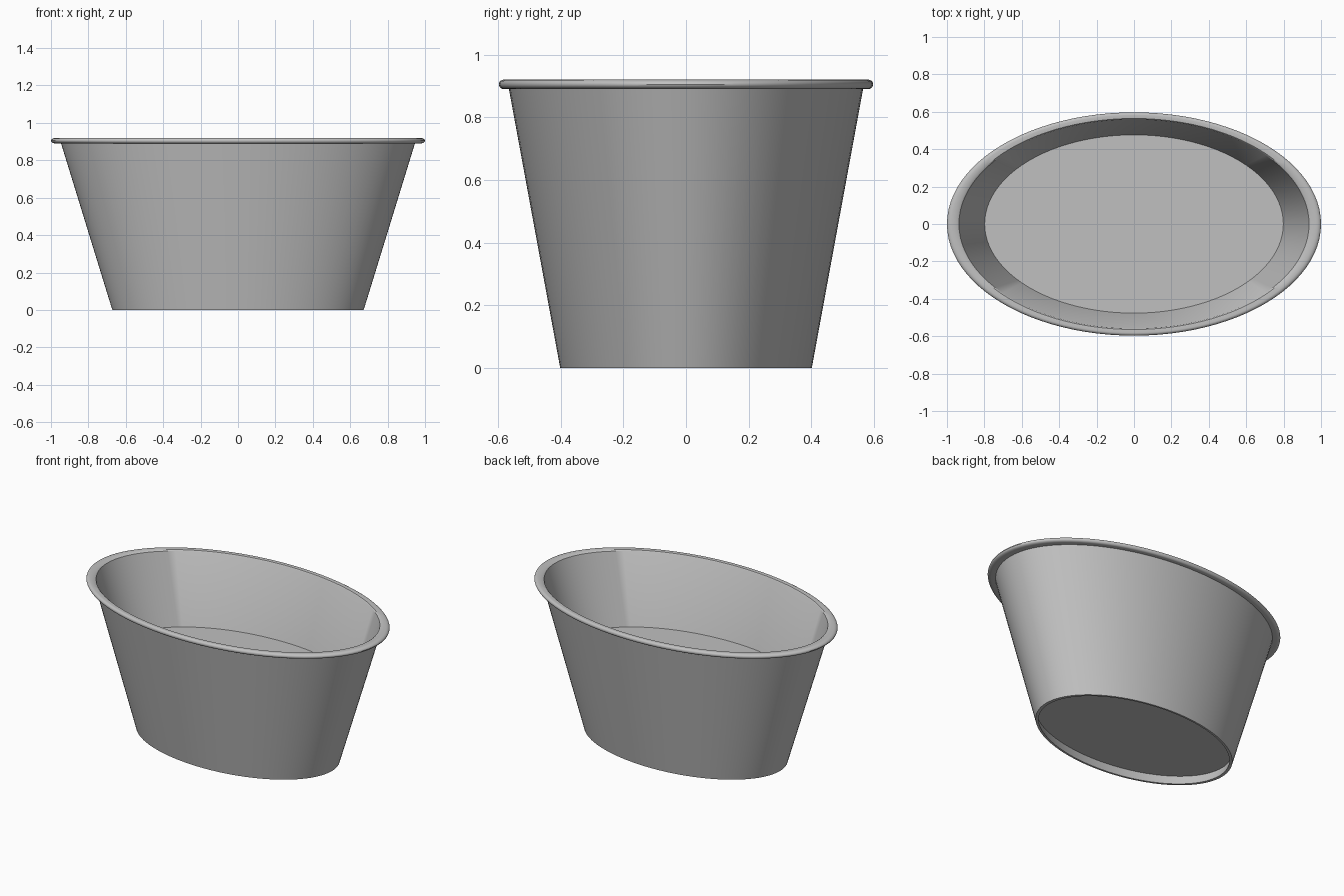
import bpy
import bmesh
import math

cube = bpy.data.objects.get("Cube")
if cube:
    bpy.data.objects.remove(cube, do_unlink=True)

SIDES = 96
DEPTH_RATIO = 0.597  # oval: depth relative to width

grey = bpy.data.materials.new("plain grey")
grey.use_nodes = True
colour = (0.53, 0.53, 0.53, 1)
grey.diffuse_color = colour
grey.node_tree.nodes["Principled BSDF"].inputs["Base Color"].default_value = colour


def oval_lathe(name, profile, closed=False):
    """Sweep an (x, z) profile around an oval; open ends on the axis are capped."""
    bm = bmesh.new()
    rings = []
    for r, z in profile:
        ring = []
        for i in range(SIDES):
            a = math.tau * i / SIDES
            ring.append(bm.verts.new((r * math.cos(a), r * math.sin(a) * DEPTH_RATIO, z)))
        rings.append(ring)
    pairs = list(zip(rings, rings[1:]))
    if closed:
        pairs.append((rings[-1], rings[0]))
    else:
        bm.faces.new(rings[0])
        bm.faces.new(rings[-1])
    for a, b in pairs:
        for i in range(SIDES):
            j = (i + 1) % SIDES
            bm.faces.new((a[i], a[j], b[j], b[i]))
    bmesh.ops.recalc_face_normals(bm, faces=bm.faces)
    mesh = bpy.data.meshes.new(name)
    bm.to_mesh(mesh)
    bm.free()
    mesh.materials.append(grey)
    obj = bpy.data.objects.new(name, mesh)
    bpy.context.collection.objects.link(obj)
    bpy.ops.object.select_all(action="DESELECT")
    obj.select_set(True)
    bpy.context.view_layer.objects.active = obj
    bpy.ops.object.shade_smooth_by_angle(angle=math.radians(35))
    return obj


def inner_radius(z):
    return 0.652 + 0.309 * z


# Flared wall with a rolled lip
lip = []
for i in range(9):
    a = -math.pi / 2 + math.pi * i / 8
    lip.append((0.975 + 0.025 * math.cos(a), 0.905 + 0.015 * math.sin(a)))
wall = [(0.672, 0), (0.946, 0.89)] + lip + [(0.945, 0.918), (0.936, 0.912), (inner_radius(0), 0)]
oval_lathe("tub_wall", wall, closed=True)

# Solid filling: recessed underside below, raised floor above
oval_lathe("tub_floor", [(inner_radius(z) + 0.004, z) for z in (0.06, 0.47)])
